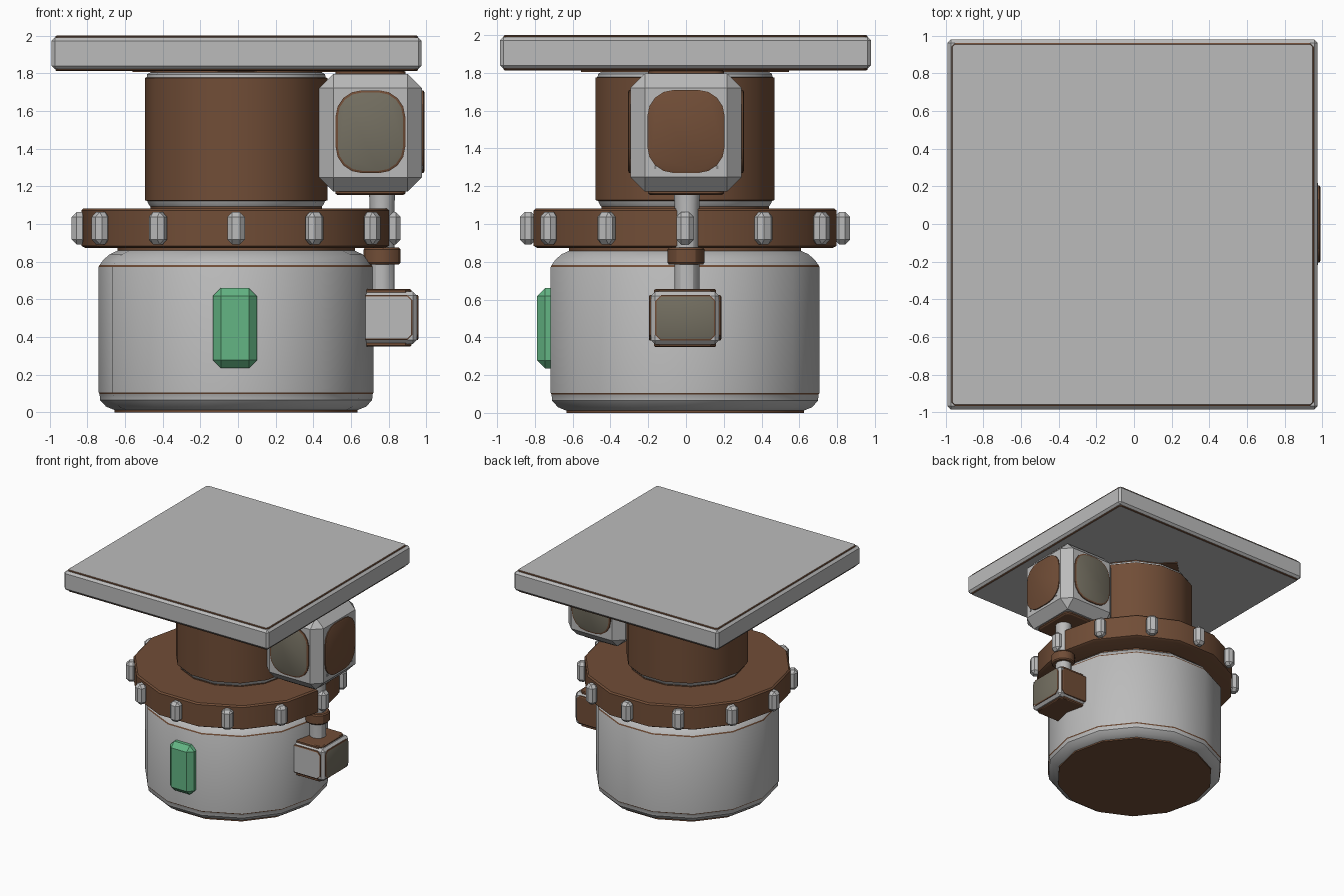
import bpy, bmesh, math
from mathutils import Matrix, Vector

if "Cube" in bpy.data.objects:
    bpy.data.objects.remove(bpy.data.objects["Cube"])


def material(name, rgb):
    m = bpy.data.materials.new(name)
    m.diffuse_color = (*rgb, 1)
    m.use_nodes = True
    m.node_tree.nodes["Principled BSDF"].inputs["Base Color"].default_value = m.diffuse_color
    return m


GREY, BROWN, OLIVE, GREEN = range(4)
MATS = [material("light grey", (0.50, 0.50, 0.50)),
        material("brown", (0.165, 0.075, 0.038)),
        material("olive grey", (0.175, 0.16, 0.12)),
        material("green", (0.125, 0.46, 0.23))]
CX, CY = -0.01, -0.005


def finish(name, bm, angle=30):
    bmesh.ops.recalc_face_normals(bm, faces=bm.faces)
    me = bpy.data.meshes.new(name)
    bm.to_mesh(me)
    bm.free()
    for m in MATS:
        me.materials.append(m)
    ob = bpy.data.objects.new(name, me)
    bpy.context.collection.objects.link(ob)
    bpy.context.view_layer.objects.active = ob
    ob.select_set(True)
    bpy.ops.object.shade_smooth_by_angle(angle=math.radians(angle))
    ob.select_set(False)
    return ob


def lathe(name, profile, x=CX, y=CY, sides=14):
    """profile: (radius, z, colour of the band above); ends are capped."""
    bm = bmesh.new()
    rings = []
    for r, z, _ in profile:
        rings.append([bm.verts.new((x + r * math.cos(2 * math.pi * i / sides),
                                    y + r * math.sin(2 * math.pi * i / sides), z))
                      for i in range(sides)])
    for k in range(len(rings) - 1):
        for i in range(sides):
            j = (i + 1) % sides
            f = bm.faces.new((rings[k][i], rings[k][j], rings[k + 1][j], rings[k + 1][i]))
            f.material_index = profile[k][2]
    bm.faces.new(rings[0]).material_index = profile[0][2]
    bm.faces.new(rings[-1]).material_index = profile[-1][2]
    return finish(name, bm)


def box(name, lo, hi, bevel, mat=GREY, turn=0):
    """Chamfered box; turn rotates it about the tower axis."""
    lo, hi = Vector(lo), Vector(hi)
    bm = bmesh.new()
    bmesh.ops.create_cube(bm, size=1)
    bmesh.ops.scale(bm, vec=hi - lo, verts=bm.verts)
    bmesh.ops.translate(bm, vec=(lo + hi) / 2, verts=bm.verts)
    bmesh.ops.bevel(bm, geom=bm.edges[:], offset=bevel, segments=1,
                    affect='EDGES', profile=0.5)
    for f in bm.faces:
        f.material_index = mat
    if turn:
        bmesh.ops.rotate(bm, cent=(CX, CY, 0), verts=bm.verts,
                         matrix=Matrix.Rotation(turn, 3, 'Z'))
    return finish(name, bm)


def panel(name, pos, normal, w, h, radius, face, depth=0.014, rim=0.012, steps=4):
    """Rounded plate with a brown edge and an inset coloured face."""
    n = Vector(normal)
    up = Vector((0, 0, 1)) if abs(n.z) < 0.5 else Vector((0, 1, 0))
    side = up.cross(n)
    bm = bmesh.new()

    def loop(shrink, out):
        vs = []
        for q, (sx, sy) in enumerate(((1, 1), (-1, 1), (-1, -1), (1, -1))):
            for s in range(steps + 1):
                a = (q + s / steps) * math.pi / 2
                r = radius - shrink
                u = sx * (w / 2 - radius) + r * math.cos(a)
                v = sy * (h / 2 - radius) + r * math.sin(a)
                vs.append(bm.verts.new(Vector(pos) + side * u + up * v + n * out))
        return vs

    loops = [loop(0, -0.01), loop(0, depth * 0.6), loop(rim, depth)]
    for a, b in zip(loops, loops[1:]):
        for i in range(len(a)):
            j = (i + 1) % len(a)
            bm.faces.new((a[i], a[j], b[j], b[i])).material_index = BROWN
    bm.faces.new(loops[0]).material_index = BROWN
    bm.faces.new(loops[-1]).material_index = face
    return finish(name, bm)


# Round base drum with rounded rims and thin brown seams
lathe("base_drum", [
    (0.645, 0.0, BROWN), (0.645, 0.012, GREY), (0.69, 0.03, GREY),
    (0.722, 0.065, GREY), (0.725, 0.098, BROWN), (0.73, 0.106, GREY),
    (0.73, 0.772, BROWN), (0.725, 0.782, GREY), (0.705, 0.81, GREY),
    (0.67, 0.84, GREY), (0.63, 0.858, BROWN), (0.63, 0.88, BROWN)])

# Wide turning ring
lathe("turning_ring", [
    (0.80, 0.872, BROWN), (0.822, 0.884, BROWN),
    (0.822, 1.072, BROWN), (0.81, 1.083, BROWN)])

# Twelve grip knobs around the ring
for k in range(12):
    box("ring_knob", (CX + 0.79, CY - 0.046, 0.892), (CX + 0.873, CY + 0.046, 1.063),
        0.025, GREY, turn=k * math.pi / 6 + 1e-4)

# Upper column with light collars
lathe("upper_column", [
    (0.455, 1.07, BROWN), (0.455, 1.092, GREY), (0.465, 1.105, GREY),
    (0.472, 1.122, BROWN), (0.485, 1.126, BROWN), (0.485, 1.775, BROWN),
    (0.475, 1.778, GREY), (0.472, 1.795, GREY), (0.455, 1.805, BROWN),
    (0.455, 1.83, BROWN)])
lathe("column_mount", [(0.55, 1.806, BROWN), (0.55, 1.825, BROWN)], sides=4)

# Square platform with a framed top and underside
box("platform", (-0.99, -0.985, 1.822), (0.975, 0.98, 1.99), 0.018)
PC = -0.0075
panel("platform_top", (PC, -0.0025, 1.988), (0, 0, 1), 1.925, 1.925, 0.02, GREY,
      depth=0.012, rim=0.006, steps=1)
panel("platform_underside", (PC, -0.0025, 1.824), (0, 0, -1), 1.925, 1.925, 0.02, GREY,
      depth=0.012, rim=0.006, steps=1)

# Viewing box hanging under the platform
BX, BZ = 0.703, 1.485
box("viewer_box", (BX - 0.273, -0.293, 1.172), (BX + 0.273, 0.293, 1.797), 0.076)
for s in (-1, 1):
    panel("viewer_window", (BX, s * 0.293, BZ + 0.005), (0, s, 0),
          0.37, 0.44, 0.14, OLIVE)
    panel("viewer_side_cover", (BX + s * 0.273, 0, BZ + 0.005), (s, 0, 0),
          0.41, 0.44, 0.14, BROWN)
    panel("viewer_cap", (BX, 0, BZ + s * 0.312), (0, 0, s),
          0.37, 0.40, 0.05, BROWN, depth=0.02)
    # small screws under the side cover
    lathe("cover_screw", [(0.012, 1.29, GREY), (0.012, 1.31, GREY)],
          x=BX + 0.268, y=s * 0.165, sides=8)

# Vertical rod with a flared top and a brown collar
RX = 0.765
lathe("rod", [(0.066, 0.63, GREY), (0.066, 1.10, GREY), (0.07, 1.18, GREY)],
      x=RX, y=0.005, sides=12)
lathe("rod_collar", [(0.09, 0.785, BROWN), (0.098, 0.795, BROWN),
                     (0.098, 0.865, BROWN), (0.09, 0.875, BROWN)],
      x=RX, y=0.0, sides=12)

# Small control box at the foot of the rod
box("control_box", (0.58, -0.185, 0.362), (0.95, 0.175, 0.642), 0.022)
panel("control_screen", (0.95, -0.003, 0.503), (1, 0, 0), 0.32, 0.24, 0.03, OLIVE,
      depth=0.008, rim=0.008, steps=1)
for s in (-1, 1):
    panel("control_side_plate", (0.785, -0.005 + s * 0.18, 0.503), (0, s, 0),
          0.285, 0.24, 0.03, GREY if s < 0 else BROWN, depth=0.012, rim=0.008, steps=1)
    panel("control_end_plate", (0.775, -0.005, 0.502 + s * 0.14), (0, 0, s),
          0.29, 0.33, 0.03, BROWN, depth=0.013, rim=0.008, steps=1)

# Green indicator on the front of the drum
box("indicator_light", (-0.133, -0.788, 0.235), (0.1, -0.66, 0.66), 0.042, GREEN)
